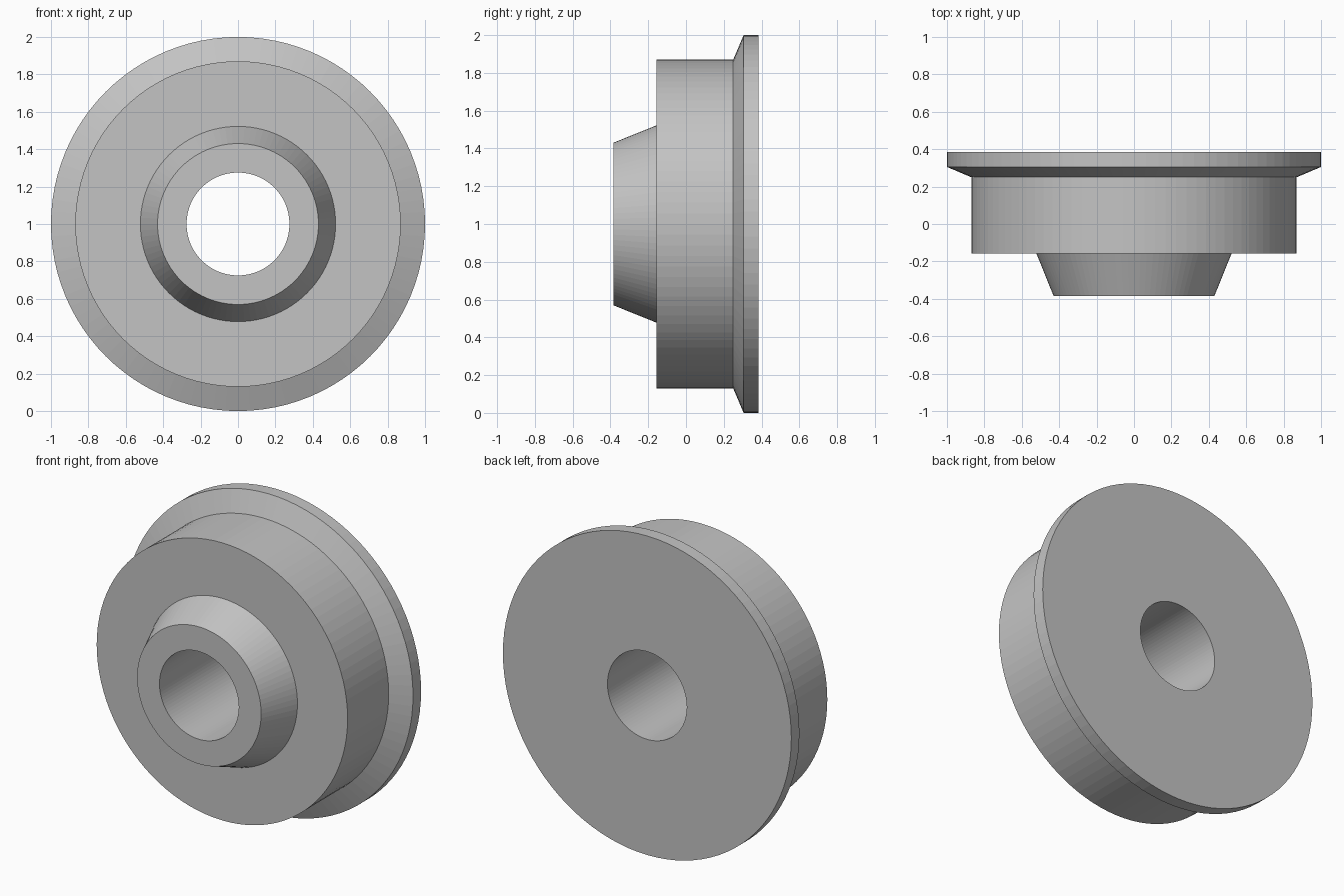
import bpy
import bmesh
from math import cos, sin, tau

cube = bpy.data.objects.get("Cube")
if cube:
    bpy.data.objects.remove(cube, do_unlink=True)

SEGMENTS = 96

# One plain grey for the whole wheel
grey = bpy.data.materials.new("machined_grey")
grey.use_nodes = True
color = (0.55, 0.55, 0.55, 1)
grey.diffuse_color = color
grey.node_tree.nodes["Principled BSDF"].inputs["Base Color"].default_value = color


def lathe(name, profile, center_z):
    """Spin a closed (radius, y) profile around the y axis."""
    bm = bmesh.new()
    rings = []
    for i in range(SEGMENTS):
        a = tau * i / SEGMENTS
        rings.append([bm.verts.new((r * cos(a), y, center_z + r * sin(a)))
                      for r, y in profile])
    for i, ring in enumerate(rings):
        after = rings[(i + 1) % SEGMENTS]
        for j in range(len(profile)):
            k = (j + 1) % len(profile)
            bm.faces.new((ring[j], ring[k], after[k], after[j]))
    bmesh.ops.recalc_face_normals(bm, faces=bm.faces)
    mesh = bpy.data.meshes.new(name)
    bm.to_mesh(mesh)
    bm.free()
    mesh.materials.append(grey)
    obj = bpy.data.objects.new(name, mesh)
    bpy.context.collection.objects.link(obj)
    return obj


# Bored wheel: tapered hub, straight tread, bevelled rear flange
lathe("flanged_wheel", [
    (0.275, -0.385), (0.43, -0.385),   # hub face
    (0.522, -0.157), (0.87, -0.157),   # hub base and tread front
    (0.87, 0.25), (1.0, 0.305),        # tread back and flange bevel
    (1.0, 0.385), (0.275, 0.385),      # flange rim and back face
], 1.0)
